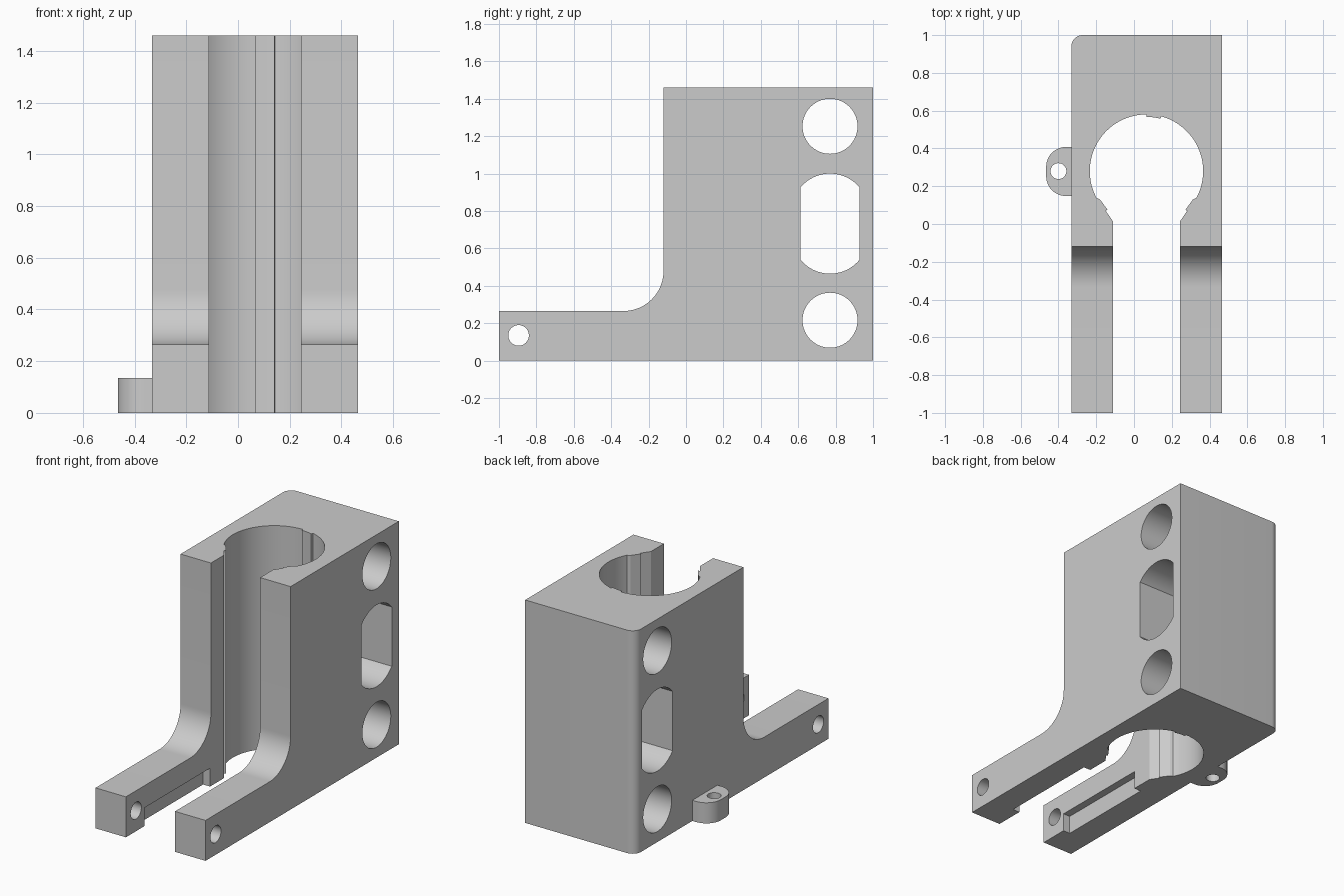
import bpy
import bmesh
from math import sin, cos, radians
from mathutils import Vector

cube = bpy.data.objects.get("Cube")
if cube:
    bpy.data.objects.remove(cube, do_unlink=True)

grey = bpy.data.materials.new("plain grey")
grey.use_nodes = True
grey.diffuse_color = (0.6, 0.6, 0.6, 1)
grey.node_tree.nodes["Principled BSDF"].inputs["Base Color"].default_value = (0.6, 0.6, 0.6, 1)


def arc(cx, cy, r, start, end, steps):
    """Points on an arc, angles in degrees."""
    angles = [radians(start + (end - start) * i / steps) for i in range(steps + 1)]
    return [(cx + r * cos(a), cy + r * sin(a)) for a in angles]


def circle(cx, cy, r, steps=64):
    return arc(cx, cy, r, 0, 360, steps)[:-1]


def prism(name, points, axis, low, high):
    """Extrude a profile: (y, z) points along x, or (x, y) points along z."""
    bm = bmesh.new()
    if axis == "x":
        verts = [bm.verts.new((low, p, q)) for p, q in points]
        move = Vector((high - low, 0, 0))
    else:
        verts = [bm.verts.new((p, q, low)) for p, q in points]
        move = Vector((0, 0, high - low))
    face = bm.faces.new(verts)
    result = bmesh.ops.extrude_face_region(bm, geom=[face], use_keep_orig=True)
    top = [g for g in result["geom"] if isinstance(g, bmesh.types.BMVert)]
    bmesh.ops.translate(bm, verts=top, vec=move)
    bmesh.ops.recalc_face_normals(bm, faces=bm.faces)
    mesh = bpy.data.meshes.new(name)
    bm.to_mesh(mesh)
    bm.free()
    mesh.materials.append(grey)
    obj = bpy.data.objects.new(name, mesh)
    bpy.context.collection.objects.link(obj)
    return obj


def activate(obj):
    bpy.ops.object.select_all(action="DESELECT")
    obj.select_set(True)
    bpy.context.view_layer.objects.active = obj


def cut(obj, cutter):
    """Subtract the cutter and throw it away."""
    mod = obj.modifiers.new("cut", "BOOLEAN")
    mod.operation = "DIFFERENCE"
    mod.solver = "EXACT"
    mod.object = cutter
    activate(obj)
    bpy.ops.object.modifier_apply(modifier=mod.name)
    bpy.data.objects.remove(cutter, do_unlink=True)


RIGHT, LEFT, HEIGHT = -0.332, 0.465, 1.46
MID = 0.066          # centre line of the bore and the gap
GAP = 0.178          # half the gap between the arms

# Block with two low front arms and a filleted inner corner
side = [(-1, 0), (1, 0), (1, HEIGHT), (-0.12, HEIGHT)]
side += arc(-0.335, 0.48, 0.215, 0, -90, 20) + [(-1, 0.265)]
body = prism("bracket_body", side, "x", RIGHT, LEFT)

# One rounded upright edge at the back
bm = bmesh.new()
bm.from_mesh(body.data)
corner = [e for e in bm.edges
          if all(abs(v.co.x - RIGHT) < 0.001 and v.co.y > 0.99 for v in e.verts)]
bmesh.ops.bevel(bm, geom=corner, offset=0.06, segments=10, profile=0.5, affect="EDGES")
bm.to_mesh(body.data)
bm.free()

# Bore with a shallow rib, stepped lips and the gap to the front
lip = [(0.246, 0.13), (0.206, 0.075), (0.216, 0.07), (GAP, 0.015), (GAP, -1.1)]
bore = arc(MID, 0.28, 0.3, -28, 75, 36)
bore += arc(MID, 0.28, 0.287, 75, 90, 5)
bore += arc(MID, 0.28, 0.3, 90, 208, 40)
bore += [(MID - x, y) for x, y in lip] + [(MID + x, y) for x, y in reversed(lip)]
cut(body, prism("bore_cutter", bore, "z", -0.1, HEIGHT + 0.1))

# Round cross holes through the block and the arm tips
for y, z, r in ((0.77, 0.216, 0.147), (0.77, 1.253, 0.147), (-0.895, 0.135, 0.055)):
    cut(body, prism("hole_cutter", circle(y, z, r), "x", -0.6, 0.6))

# Tall window with bowed ends
window = arc(0.77, 0.795, 0.205, 40, 140, 20) + arc(0.77, 0.67, 0.205, 220, 320, 20)
cut(body, prism("window_cutter", window, "x", -0.6, 0.6))

# Shallow recess low on the inside of each arm
for sign in (-1, 1):
    inner, outer = sorted((MID + sign * (GAP - 0.05), MID + sign * (GAP + 0.05)))
    recess = [(-0.81, -0.1), (-0.13, -0.1), (-0.13, 0.12), (-0.81, 0.12)]
    cut(body, prism("recess_cutter", recess, "x", inner, outer))

# Small side lug with an upright hole
outline = [(RIGHT + 0.005, 0.148), (RIGHT + 0.005, 0.408)]
outline += arc(-0.36, 0.303, 0.105, 90, 180, 12) + arc(-0.36, 0.253, 0.105, 180, 270, 12)
lug = prism("side_lug", outline, "z", 0, 0.135)
cut(lug, prism("lug_hole_cutter", circle(-0.4, 0.28, 0.042, 32), "z", -0.1, 0.3))

for obj in (body, lug):
    activate(obj)
    bpy.ops.object.shade_smooth_by_angle(angle=radians(25))
